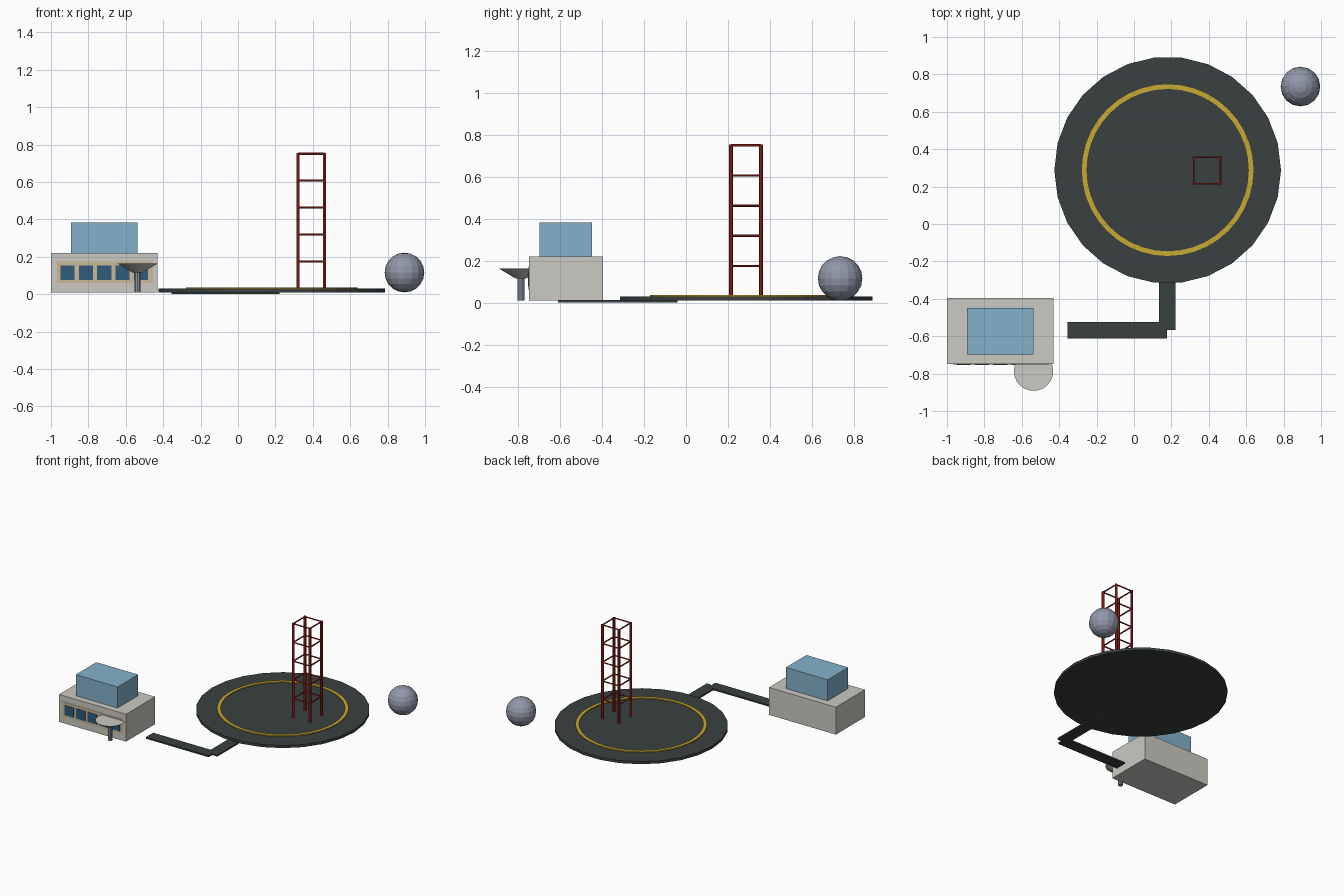
import bpy, bmesh, math
from mathutils import Matrix, Vector

if "Cube" in bpy.data.objects:
    bpy.data.objects.remove(bpy.data.objects["Cube"])


def material(name, r, g, b):
    linear = [(c / 255) ** 2.2 for c in (r, g, b)] + [1.0]
    m = bpy.data.materials.new(name)
    m.use_nodes = True
    m.diffuse_color = linear
    m.node_tree.nodes["Principled BSDF"].inputs["Base Color"].default_value = linear
    return m


TARMAC = material("dark tarmac", 60, 66, 66)
YELLOW = material("marking yellow", 202, 168, 52)
RED = material("tower red", 155, 42, 33)
STEEL = material("blue grey steel", 143, 150, 166)
WALL = material("pale concrete", 202, 200, 193)
GLASS = material("light blue glass", 130, 176, 202)
WINDOW = material("dark blue window", 50, 92, 122)
TRIM = material("tan trim", 200, 184, 150)


def finish(name, bm, mat):
    mesh = bpy.data.meshes.new(name)
    bmesh.ops.recalc_face_normals(bm, faces=bm.faces)
    bm.to_mesh(mesh)
    bm.free()
    mesh.materials.append(mat)
    obj = bpy.data.objects.new(name, mesh)
    bpy.context.collection.objects.link(obj)
    return obj


def add_box(bm, lo, hi):
    lo, hi = Vector(lo), Vector(hi)
    size = Matrix.Diagonal((*(hi - lo), 1))
    bmesh.ops.create_cube(bm, size=1, matrix=Matrix.Translation((lo + hi) / 2) @ size)


def box(name, lo, hi, mat):
    bm = bmesh.new()
    add_box(bm, lo, hi)
    return finish(name, bm, mat)


def add_rod(bm, a, b, r1, r2, sides):
    a, b = Vector(a), Vector(b)
    turn = (b - a).to_track_quat("Z", "Y").to_matrix().to_4x4()
    bmesh.ops.create_cone(bm, cap_ends=True, segments=sides, radius1=r1, radius2=r2,
                          depth=(b - a).length,
                          matrix=Matrix.Translation((a + b) / 2) @ turn)


def rod(name, a, b, r1, r2, sides, mat):
    bm = bmesh.new()
    add_rod(bm, a, b, r1, r2, sides)
    return finish(name, bm, mat)


# Landing pad with a raised marking ring
PX, PY = 0.18, 0.288
GROUND, PAD_TOP = 0.01, 0.03
bm = bmesh.new()
bmesh.ops.create_cone(bm, cap_ends=True, segments=26, radius1=0.606, radius2=0.606,
                      depth=PAD_TOP - GROUND,
                      matrix=Matrix.Translation((PX, PY, (PAD_TOP + GROUND) / 2))
                      @ Matrix.Rotation(math.pi / 2, 4, "Z"))
finish("landing_pad", bm, TARMAC)

bm = bmesh.new()
section = [(0.434, 0.028), (0.459, 0.028), (0.459, 0.037), (0.434, 0.037)]
SEG = 40
loops = []
for i in range(SEG):
    a = math.tau * i / SEG
    loops.append([bm.verts.new((PX + r * math.cos(a), PY + r * math.sin(a), z))
                  for r, z in section])
for i in range(SEG):
    p, q = loops[i], loops[(i + 1) % SEG]
    for j in range(4):
        k = (j + 1) % 4
        bm.faces.new((p[j], p[k], q[k], q[j]))
finish("pad_marking_ring", bm, YELLOW)

# Access road in two straight runs
box("road_to_pad", (0.133, -0.567, 0), (0.221, -0.04, 0.012), TARMAC)
box("road_to_building", (-0.356, -0.611, 0), (0.177, -0.523, 0.0125), TARMAC)

# Lattice tower
TX, TY, HALF, TOP = 0.391, 0.286, 0.071, 0.755
corners = [(TX + HALF * sx, TY + HALF * sy)
           for sx, sy in ((-1, -1), (1, -1), (1, 1), (-1, 1))]
bm = bmesh.new()
for x, y in corners:
    add_rod(bm, (x, y, PAD_TOP), (x, y, TOP), 0.0095, 0.0095, 6)
finish("tower_legs", bm, RED)
bm = bmesh.new()
for level in range(5):
    z = 0.175 + 0.144 * level
    for i in range(4):
        add_rod(bm, (*corners[i], z), (*corners[(i + 1) % 4], z), 0.0055, 0.0055, 6)
finish("tower_rungs", bm, RED)

# Storage tank
bm = bmesh.new()
bmesh.ops.create_uvsphere(bm, u_segments=16, v_segments=10, radius=0.106,
                          matrix=Matrix.Translation((0.89, 0.735, 0.116)))
finish("storage_tank", bm, STEEL)

# Control building with glazed upper storey
FRONT = -0.748
box("building_base", (-1.0, FRONT, GROUND), (-0.43, -0.395, 0.221), WALL)
box("glazed_upper_storey", (-0.893, -0.698, 0.221), (-0.537, -0.448, 0.383), GLASS)
box("window_surround", (-0.968, FRONT - 0.002, 0.06), (-0.455, FRONT + 0.002, 0.174), TRIM)
bm = bmesh.new()
for i in range(5):
    x = -0.911 + 0.098 * i
    add_box(bm, (x - 0.038, FRONT - 0.005, 0.077), (x + 0.038, FRONT, 0.153))
finish("front_windows", bm, WINDOW)

# Dish antenna on its post
DX, DY = -0.537, -0.787
rod("dish_post", (DX, DY, GROUND), (DX, DY, 0.12), 0.017, 0.017, 10, STEEL)
rod("dish", (DX, DY, 0.116), (DX, DY, 0.163), 0.026, 0.105, 24, WALL)
